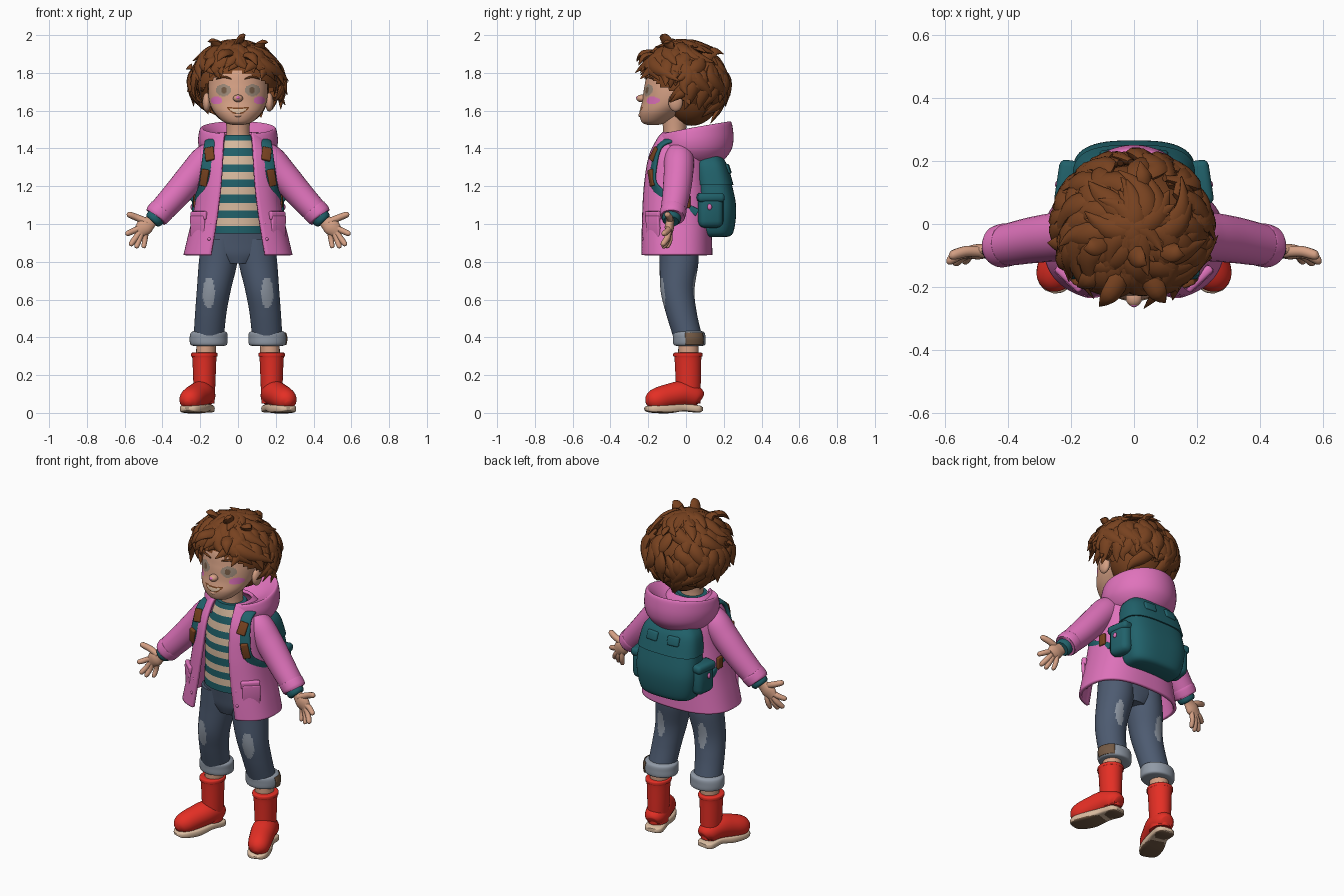
import bpy, bmesh, math, random
from mathutils import Vector, Matrix, Euler

if "Cube" in bpy.data.objects:
    bpy.data.objects.remove(bpy.data.objects["Cube"])
random.seed(4)

COLOURS = {
    "hair brown": (.185, .054, .014), "skin": (.66, .35, .23), "jacket pink": (.74, .17, .5),
    "teal": (.015, .12, .145), "cream": (.7, .5, .35), "denim": (.075, .105, .165),
    "pale denim": (.28, .32, .38), "boot red": (.78, .028, .018),
    "taupe": (.17, .1, .058), "eye grey": (.33, .25, .19)}
MATS = {}
for label, rgb in COLOURS.items():
    m = MATS[label] = bpy.data.materials.new(label)
    m.use_nodes = True
    m.diffuse_color = (*rgb, 1)
    m.node_tree.nodes["Principled BSDF"].inputs["Base Color"].default_value = (*rgb, 1)


def finish(bm, name, mats, mirror=False, paint=None, solid=0):
    """Turn a bmesh into a smooth object, painting faces by rule."""
    bmesh.ops.recalc_face_normals(bm, faces=bm.faces)
    if paint:
        for f in bm.faces:
            f.material_index = paint(f.calc_center_median())
    mesh = bpy.data.meshes.new(name)
    bm.to_mesh(mesh)
    bm.free()
    for label in mats.split(", "):
        mesh.materials.append(MATS[label])
    mesh.shade_smooth()
    mesh.set_sharp_from_angle(angle=math.radians(50))
    ob = bpy.data.objects.new(name, mesh)
    bpy.context.collection.objects.link(ob)
    if solid:
        mod = ob.modifiers.new("thickness", 'SOLIDIFY')
        mod.thickness, mod.offset = solid, 0
    if mirror:
        ob.modifiers.new("mirror", 'MIRROR').use_mirror_merge = False
    return ob


def spline(keys, per):
    """Catmull-Rom through tuples of any length."""
    out, k = [], [keys[0], *keys, keys[-1]]
    for a, b, c, d in zip(k, k[1:], k[2:], k[3:]):
        for i in range(per):
            t = i / per
            out.append([q + t / 2 * (r - p + t * (2*p - 5*q + 4*r - s + t * (3*(q - r) + s - p)))
                        for p, q, r, s in zip(a, b, c, d)])
    return out + [list(keys[-1])]


def power(v, e):
    return math.copysign(abs(v) ** e, v)


def add_skin(bm, rows, wrap=True, caps=True):
    grid = [[bm.verts.new(p) for p in row] for row in rows]
    n = len(grid[0])
    for a, b in zip(grid, grid[1:]):
        for i in range(n if wrap else n - 1):
            j = (i + 1) % n
            bm.faces.new((a[i], a[j], b[j], b[i]))
    if caps:
        bm.faces.new(grid[0])
        bm.faces.new(grid[-1])


def loft(name, mats, keys, e=1, n=40, per=6, arc=None, **kw):
    """Stack horizontal rings (x, y, z, rx, ry[, front gap]); angles start at the back."""
    rows = []
    for x, y, z, rx, ry, *gap in spline(keys, per):
        lo, hi = arc or (-math.pi, math.pi)
        if gap:
            hi = math.pi - math.asin((gap[0] / rx) ** (1 / e))
            lo = -hi
        steps = n - 1 if (arc or gap) else n
        angles = [lo + (hi - lo) * i / steps for i in range(n)]
        rows.append([(x + rx * power(math.sin(t), e), y + ry * power(math.cos(t), e), z) for t in angles])
    is_open = bool(arc or len(keys[0]) > 5)
    bm = bmesh.new()
    add_skin(bm, rows, not is_open, not is_open)
    return finish(bm, name, mats, **kw)


def add_tube(bm, keys, flat=1, hint=(0, 1, 0), e=1, n=16, per=6):
    """Sweep a ring along (x, y, z, radius) keys, flattened along the hint."""
    pts, rows = spline(keys, per), []
    for i, (x, y, z, r) in enumerate(pts):
        t = Vector(pts[min(i + 1, len(pts) - 1)][:3]) - Vector(pts[max(i - 1, 0)][:3])
        side = t.cross(Vector(hint)).normalized()
        up = side.cross(t).normalized()
        ring = [2 * math.pi * k / n for k in range(n)]
        rows.append([Vector((x, y, z)) + max(r, .001) * (side * power(math.cos(a), e)
                     + up * flat * power(math.sin(a), e)) for a in ring])
    add_skin(bm, rows)


def tube(name, mats, keys, mirror=True, paint=None, **kw):
    bm = bmesh.new()
    add_tube(bm, keys, **kw)
    return finish(bm, name, mats, mirror, paint)


def box(name, mat, loc, size, rot=(0, 0, 0), bevel=.01, mirror=True):
    bm = bmesh.new()
    bmesh.ops.create_cube(bm, size=1, matrix=Matrix.LocRotScale(Vector(loc), Euler(rot), Vector(size)))
    bmesh.ops.bevel(bm, geom=bm.edges[:], offset=bevel, segments=3, profile=.5, affect='EDGES')
    return finish(bm, name, mat, mirror)


def ball(name, mat, loc, size, mirror=True):
    bm = bmesh.new()
    bmesh.ops.create_uvsphere(bm, u_segments=24, v_segments=16, radius=1,
                              matrix=Matrix.LocRotScale(Vector(loc), None, Vector(size)))
    return finish(bm, name, mat, mirror)


# Head with painted eyes, cheeks and smile
def face_paint(c):
    x, z = abs(c.x), c.z
    if c.y > -.1:
        return 0
    inside = lambda cx, cz, w, h: ((x - cx) / w) ** 2 + ((z - cz) / h) ** 2 < 1
    if inside(.074, 1.708, .015, .018):
        return 1
    if inside(.077, 1.708, .04, .032):
        return 5
    if inside(.114, 1.655, .03, .02):
        return 2
    smile = abs(z - 1.598 - 6 * x * x)
    edge = .015 * (1 - (x / .06) ** 2)
    return 0 if smile > edge + .003 or x > .06 else 3 if smile < edge - .004 else 4


loft("head", "skin, taupe, jacket pink, cream, hair brown, eye grey", [
    (0, -.175, 1.525, .03, .03), (0, -.165, 1.54, .075, .07), (0, -.132, 1.59, .125, .114),
    (0, -.09, 1.65, .152, .142), (0, -.07, 1.73, .157, .15), (0, -.05, 1.82, .145, .145),
    (0, -.03, 1.9, .08, .08)], n=160, per=15, paint=face_paint)
ball("nose", "skin", (0, -.235, 1.665), (.026, .028, .02), False)
ball("nose_blush", "jacket pink", (0, -.251, 1.668), (.014, .014, .01), False)
ball("ear", "skin", (.166, -.055, 1.645), (.022, .038, .05))
tube("brow", "hair brown", [(.035, -.212, 1.768, .003), (.075, -.203, 1.779, .006), (.115, -.175, 1.768, .003)])
tube("lower_lip", "skin", [(-.04, -.22, 1.586, .004), (0, -.241, 1.576, .011), (.04, -.22, 1.586, .004)], False)
loft("neck", "skin", [(0, -.055, 1.4, .075, .07), (0, -.06, 1.48, .062, .06), (0, -.06, 1.58, .065, .07)])

# Hair: a cap, a filled nape and many curling locks
CENTRE, RADII = Vector((-.005, -.015, 1.74)), Vector((.23, .222, .205))


def hairline(az):
    return .36 - 1.38 * ((1 - math.cos(az)) / 2) ** .8


def on_head(az, el, k):
    d = Vector((math.sin(az) * math.cos(el), -math.cos(az) * math.cos(el), math.sin(el)))
    return CENTRE + d * RADII * k


bm = bmesh.new()
bmesh.ops.create_uvsphere(bm, u_segments=48, v_segments=32, radius=.91)
low = [f for f in bm.faces for c in [f.calc_center_median()]
       if math.asin(min(1, c.z / c.length)) < hairline(math.atan2(c.x, -c.y))]
bmesh.ops.delete(bm, geom=low, context='FACES')
for v in bm.verts:
    v.co = CENTRE + v.co * RADII
finish(bm, "hair_cap", "hair brown")
ball("hair_nape", "hair brown", (0, .03, 1.7), (.165, .155, .18), False)

bm = bmesh.new()
for i in range(175):
    az = i * 2.4
    low = hairline(az)
    end = low + (1.2 - low) * random.random() ** 1.4
    drift, flick = random.uniform(-.3, .6), random.uniform(.02, .22)
    curl, lift = random.uniform(-.3, .3), random.uniform(.93, 1)
    keys = []
    for j, r in enumerate((.018, .034, .04, .035, .022, .002)):
        f = j / 5
        turn = az + drift * f * f + curl * math.sin(4.5 * f)
        p = on_head(turn, end + .85 * (1 - f), lift + .07 * math.sin(math.pi * f) + flick * f ** 4)
        keys.append((*p, r))
    add_tube(bm, keys, .55, on_head(az, end + .3, 1) - CENTRE, n=8, per=3)
# Loose tufts that break the outline
for root, tip in (((-.02, -.06, 1.9), (.04, -.13, 2)), ((.08, -.06, 1.89), (.16, -.1, 1.96)),
                  ((-.08, -.04, 1.9), (-.16, -.08, 1.965)), ((-.18, -.04, 1.78), (-.275, -.06, 1.82)),
                  ((-.18, -.02, 1.72), (-.27, -.01, 1.7)), ((.18, -.03, 1.78), (.26, -.06, 1.76)),
                  ((.17, 0, 1.68), (.25, .02, 1.63)), ((-.03, -.15, 1.9), (-.11, -.262, 1.86)),
                  ((.04, -.15, 1.89), (.1, -.25, 1.84)), ((-.1, -.13, 1.88), (-.18, -.2, 1.8)),
                  ((0, .17, 1.72), (.03, .235, 1.68)), ((.05, .1, 1.87), (.02, .2, 1.9))):
    a, b = Vector(root), Vector(tip)
    mid = a.lerp(b, .6) + Vector((0, -.01, .025))
    add_tube(bm, [(*a, .036), (*mid, .03), (*b, .002)], .6, a - CENTRE, n=8)
finish(bm, "hair_locks", "hair brown")

# Striped shirt
loft("shirt", "teal, cream", [
    (0, -.05, .95, .17, .128), (0, -.05, 1.08, .165, .13), (0, -.05, 1.22, .16, .132),
    (0, -.05, 1.36, .14, .115), (0, -.06, 1.47, .085, .08)], per=18,
    paint=lambda c: int((c.z - .99) % .082 < .041))

# Open jacket, sleeves, pockets and snaps
loft("jacket_body", "jacket pink", [
    (0, -.055, .835, .28, .186, .142), (0, -.055, .92, .26, .184, .128), (0, -.054, 1.05, .23, .18, .108),
    (0, -.055, 1.2, .205, .168, .09), (0, -.05, 1.35, .187, .148, .08), (0, -.045, 1.44, .14, .115, .075),
    (0, -.045, 1.48, .1, .09, .07)], e=.78, n=64, solid=.018)
tube("sleeve", "jacket pink", [
    (.09, -.04, 1.39, .06), (.165, -.037, 1.345, .078), (.235, -.04, 1.265, .078), (.315, -.05, 1.17, .074),
    (.38, -.062, 1.098, .069), (.435, -.072, 1.04, .064)], n=28)
tube("sleeve_hem", "jacket pink", [
    (.4, -.065, 1.078, .065), (.405, -.066, 1.072, .069), (.43, -.072, 1.045, .067), (.435, -.073, 1.039, .058)], n=28)
box("jacket_pocket", "jacket pink", (.212, -.174, .98), (.1, .02, .13), (.06, 0, .75), .008)
box("pocket_flap", "jacket pink", (.206, -.174, 1.045), (.108, .028, .045), (.06, 0, .75))
for i in range(5):
    ball("snap", "jacket pink", (.152 - .011 * i, -.226 + .006 * i, .92 + .085 * i), (.009, .007, .009))

# Hood folded down behind the neck
rows = []
for i in range(49):
    t = math.radians(-155 + 310 * i / 48)
    w = (1 + math.cos(t)) / 2
    depth = .215 if math.cos(t) > 0 else .18
    profile = [(.34, 1.44), (.6, 1.46 + .015 * w), (.86, 1.47 + .06 * w), (.96, 1.475 + .068 * w),
               (1.01, 1.455 + .055 * w), (1.03, 1.42 + .025 * w), (.96, 1.375 + .01 * w), (.72, 1.33), (.4, 1.34)]
    rows.append([(.205 * k * math.sin(t), .03 + depth * k * math.cos(t), z) for k, z in spline(profile, 4)])
bm = bmesh.new()
add_skin(bm, rows)
finish(bm, "hood", "jacket pink")

# Hands with spread fingers
tube("wrist_band", "teal", [(.42, -.075, 1.052, .05), (.445, -.078, 1.024, .049), (.455, -.079, 1.013, .04)])
bm = bmesh.new()
add_tube(bm, [(.42, -.075, 1.05, .032), (.46, -.082, 1.015, .034), (.495, -.088, .985, .045), (.525, -.09, .955, .032)], .55)
for root, tip, r in (((.475, -.09, 1.01), (.588, -.1, 1.055), .018), ((.505, -.09, .985), (.595, -.12, .945), .016),
                     ((.51, -.09, .97), (.572, -.125, .885), .016), ((.505, -.09, .965), (.54, -.12, .872), .015),
                     ((.485, -.085, .965), (.5, -.1, .872), .014)):
    a, b = Vector(root), Vector(tip)
    add_tube(bm, [(*a, r), (*(a.lerp(b, .5) + Vector((0, .008, 0))), r), (*a.lerp(b, .9), r * .85), (*b, .004)], n=10)
finish(bm, "hand", "skin", True)

# Backpack, pockets and straps
PACK = [(0, .15, .93, .12, .06), (0, .155, .955, .17, .095), (0, .158, 1.08, .195, .108),
        (0, .145, 1.2, .187, .1), (0, .125, 1.31, .165, .085), (0, .115, 1.37, .11, .05)]
loft("backpack", "teal", PACK, e=.7, n=56)
loft("backpack_flap", "teal", [(x, y + .002, z + .006, rx + .008, ry + .005) for x, y, z, rx, ry in PACK[3:]], e=.7, n=56)
box("flap_tab", "teal", (.07, .218, 1.29), (.075, .03, .055), (.3, 0, -.1))
box("side_pocket", "teal", (.2, .13, 1.07), (.08, .135, .18), (0, 0, .15), .035)
box("side_pocket_flap", "teal", (.202, .13, 1.14), (.088, .143, .05), (0, 0, .15), .02)
ball("pocket_button", "jacket pink", (.243, .125, 1.09), (.008, .012, .016))
tube("strap", "teal", [(.12, .06, 1.38, .028), (.142, -.04, 1.445, .03), (.15, -.135, 1.415, .032), (.165, -.17, 1.3, .032),
                       (.188, -.165, 1.2, .026), (.22, -.08, 1.13, .022), (.215, .06, 1.06, .02)],
     flat=.35, hint=(.3, -1, .5), e=.7)
box("strap_pad", "hair brown", (.15, -.168, 1.37), (.05, .025, .075), (-.4, .2, .2), .006)
box("strap_buckle", "hair brown", (.178, -.182, 1.245), (.042, .022, .09), (.1, -.2, .4), .006)
box("strap_tail", "hair brown", (.228, .0, 1.12), (.018, .045, .07), bevel=.006)


# Jeans with worn patches and rolled cuffs
def worn(c):
    x, z, w = (.155, .635, .033) if c.y < -.03 else (.14, .665, .026)
    return int(((c.x - x) / w) ** 2 + ((c.z - z) / .08) ** 2 < 1)


loft("jeans_hips", "denim", [(0, -.038, .79, .1, .085), (0, -.04, .84, .18, .1), (0, -.042, .9, .19, .108),
                             (0, -.045, .98, .165, .118)])
loft("jeans_leg", "denim, pale denim", [
    (.095, -.04, .92, .098, .105), (.105, -.037, .8, .102, .103), (.128, -.045, .65, .09, .09),
    (.144, -.025, .53, .083, .082), (.155, .01, .4, .08, .077)], n=64, per=14, mirror=True, paint=worn)
CUFF = [(.155, .018, .354, .07, .06), (.155, .018, .361, .096, .083), (.156, .017, .395, .1, .086),
        (.154, .015, .425, .095, .083), (.154, .013, .435, .07, .06)]
loft("jeans_cuff", "pale denim", CUFF, mirror=True)
loft("cuff_patch", "taupe", [(x, y, z, rx + .004, ry + .004) for x, y, z, rx, ry in CUFF[1:4]],
     arc=(.6, 1.8), n=12, solid=.004)
loft("ankle", "skin", [(.17, .012, .28, .052, .054), (.168, .014, .4, .052, .054)], mirror=True)

# Rubber boots with treaded soles
loft("boot_shaft", "boot red", [
    (.178, .012, .05, .053, .064), (.178, .012, .15, .058, .066), (.178, .01, .29, .064, .071),
    (.178, .01, .298, .07, .077), (.178, .01, .316, .069, .076), (.178, .01, .32, .054, .06)], mirror=True)
tube("boot_foot", "boot red", [
    (.172, .076, .07, .034), (.177, .05, .085, .058), (.194, -.02, .1, .069), (.222, -.09, .088, .067),
    (.25, -.155, .07, .062), (.262, -.19, .057, .045), (.267, -.208, .048, .014)], flat=.98, hint=(0, 0, 1), n=24)
tube("boot_sole", "cream, taupe", [
    (.172, .086, .021, .03), (.176, .06, .021, .054), (.193, -.02, .028, .054), (.222, -.1, .021, .064),
    (.25, -.165, .021, .059), (.263, -.2, .021, .043), (.269, -.216, .021, .015)],
    flat=.36, hint=(0, 0, 1), e=.45, n=24, paint=lambda c: int(c.z < .008))
